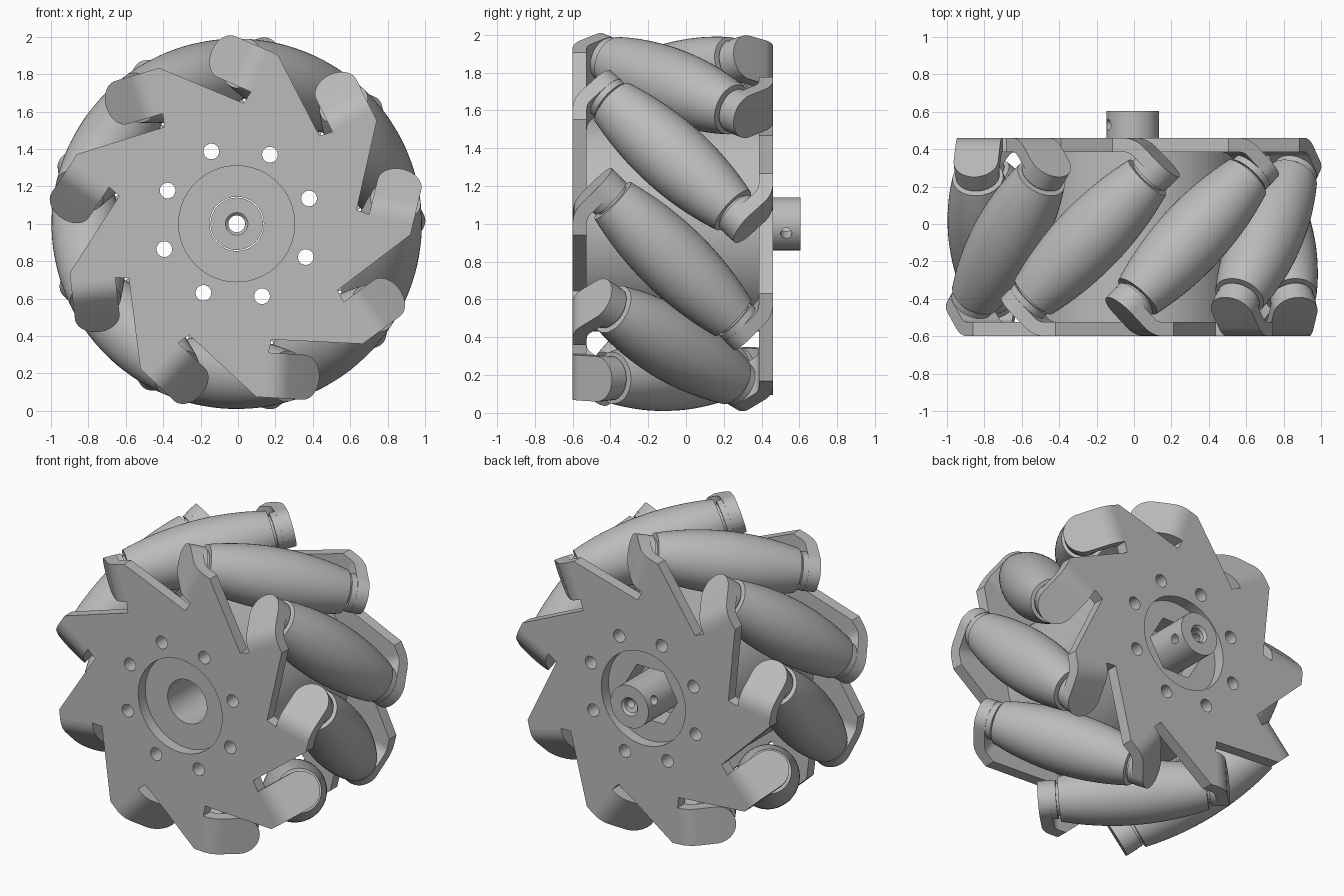
import bpy, bmesh
from math import sin, cos, sqrt, pi, radians
from mathutils import Matrix, Vector

if "Cube" in bpy.data.objects:
    bpy.data.objects.remove(bpy.data.objects["Cube"])

grey = bpy.data.materials.new("mid grey")
grey.use_nodes = True
grey.diffuse_color = (0.5, 0.5, 0.5, 1)
grey.node_tree.nodes["Principled BSDF"].inputs["Base Color"].default_value = (0.5, 0.5, 0.5, 1)

# Wheel frame: x tangent, y axle, z radial at the first roller
COUNT = 9
STEP = 2 * pi / COUNT
AXLE = Matrix.Translation((-0.007, -0.07, 1.0))
FIRST = radians(23.5)
RIM, AXIS_R = 0.99, 0.797          # wheel radius, roller axis radius
FACE, THICK = 0.53, 0.075          # half width, plate thickness
INNER = FACE - THICK
TAB_W, TAB_S = 0.12, 0.575         # tab half width, outer tab face along roller axis


def sector(k):
    return AXLE @ Matrix.Rotation(FIRST + k * STEP, 4, 'Y')


FLIP = Matrix.Rotation(pi, 4, 'Z')


def finish(name, bm, matrix=Matrix(), angle=35):
    bmesh.ops.recalc_face_normals(bm, faces=bm.faces)
    mesh = bpy.data.meshes.new(name)
    bm.to_mesh(mesh)
    bm.free()
    mesh.materials.append(grey)
    ob = bpy.data.objects.new(name, mesh)
    bpy.context.collection.objects.link(ob)
    ob.matrix_world = matrix
    smooth(ob, angle)
    return ob


def smooth(ob, angle=35):
    bpy.ops.object.select_all(action='DESELECT')
    ob.select_set(True)
    bpy.context.view_layer.objects.active = ob
    bpy.ops.object.shade_smooth_by_angle(angle=radians(angle))


def loft(bm, rings, closed=False):
    """Skin equal rings of points; cap the ends unless closed into a loop."""
    rows = [[bm.verts.new(p) for p in ring] for ring in rings]
    n = len(rows[0])
    pairs = list(zip(rows, rows[1:])) + ([(rows[-1], rows[0])] if closed else [])
    for a, b in pairs:
        for i in range(n):
            j = (i + 1) % n
            bm.faces.new((a[i], a[j], b[j], b[i]))
    if not closed:
        bm.faces.new(rows[0])
        bm.faces.new(rows[-1])


def lathe(bm, profile, matrix, segments=48, closed=False):
    """Turn (radius, height) points about the local z axis."""
    loft(bm, [[matrix @ Vector((r * cos(2 * pi * i / segments), r * sin(2 * pi * i / segments), h))
               for i in range(segments)] for r, h in profile], closed)


ALONG_Y = Matrix.Rotation(-pi / 2, 4, 'X')


def rod(bm, radius, y0, y1, x=0, z=0, segments=48):
    lathe(bm, [(radius, y0), (radius, y1)], Matrix.Translation((x, 0, z)) @ ALONG_Y, segments)


def cut(ob, build):
    """Subtract the shape that build() adds to a bmesh, then remove the cutter."""
    bm = bmesh.new()
    build(bm)
    cutter = finish("cutter", bm, AXLE)
    cutter.hide_render = True
    mod = ob.modifiers.new("cut", 'BOOLEAN')
    mod.operation, mod.solver, mod.object = 'DIFFERENCE', 'EXACT', cutter
    bpy.context.view_layer.update()
    bpy.context.view_layer.objects.active = ob
    bpy.ops.object.modifier_apply(modifier=mod.name)
    bpy.data.objects.remove(cutter)
    smooth(ob)


def bolt_holes(bm):
    for k in range(8):
        a = radians(19.3) + k * pi / 4
        rod(bm, 0.042, -1, 1, 0.41 * cos(a), 0.41 * sin(a), 24)


# Core drum between the plates
bm = bmesh.new()
rod(bm, 0.57, -INNER, INNER, segments=96)
core = finish("core_drum", bm, AXLE)
cut(core, bolt_holes)
cut(core, lambda b: rod(b, 0.145, -1, 0.33))
cut(core, lambda b: rod(b, 0.2, 0.3, 1, segments=6))

# Saw-toothed side plates with a central recess
low, high, fold = AXIS_R - TAB_W, AXIS_R + TAB_W, -0.22
tooth = [(-0.223, 0.606), (-0.212, low), (fold, low), (fold, high), (-0.16, high)]
for name, turn in (("front_plate", Matrix()), ("back_plate", FLIP)):
    bm = bmesh.new()
    loft(bm, [[Matrix.Rotation(k * STEP, 4, 'Y') @ Vector((t, y, r))
               for k in range(COUNT) for t, r in tooth] for y in (-FACE, -INNER)])
    plate = finish(name, bm, sector(0) @ turn)
    cut(plate, bolt_holes)
    cut(plate, lambda b: rod(b, 0.31, -1, 1, segments=64))


# Bent tab with a rounded end, square to the roller axis
def tab_sections():
    bend = 2 * THICK
    for i in range(7):
        a = radians(45) * i / 6
        yield [(fold - q * sin(a), -FACE + bend - q * cos(a), AXIS_R + h)
               for q, h in ((bend, -TAB_W), (bend, TAB_W), (THICK, TAB_W), (THICK, -TAB_W))]
    for i in range(15):
        a = radians(87) * i / 14
        u, w = TAB_W * sin(a), TAB_W * cos(a)
        yield [((-s - u) / sqrt(2), (-s + u) / sqrt(2), AXIS_R + h)
               for s, h in ((TAB_S, -w), (TAB_S, w), (TAB_S - THICK, w), (TAB_S - THICK, -w))]


bm = bmesh.new()
loft(bm, list(tab_sections()))
tab = finish("front_tab", bm, sector(0))

# Barrel roller whose outline rolls on the wheel's rim circle
barrel = []
for i in range(-12, 13):
    s = 0.415 * i / 12
    rho = sqrt(AXIS_R ** 2 + s * s / 2)
    r, slope = RIM - rho, -s / (2 * rho)
    barrel.append((r * sqrt(1 - slope ** 2), s - r * slope))
tilt = Matrix.Translation((0, 0, AXIS_R)) @ Vector((1, 1, 0)).to_track_quat('Z', 'Y').to_matrix().to_4x4()
bm = bmesh.new()
lathe(bm, barrel, tilt)
roller = finish("roller", bm, sector(0))

# Spindle with a collar at each end
bm = bmesh.new()
end = TAB_S - THICK
lathe(bm, [(0.118, -end), (0.118, -0.465), (0.1, -0.465), (0.1, 0.465), (0.118, 0.465), (0.118, end)], tilt)
spindle = finish("roller_spindle", bm, sector(0))

# Repeat rollers and tabs round the wheel
for k in range(COUNT):
    for source, name, turn in ((roller, "roller", Matrix()), (spindle, "roller_spindle", Matrix()),
                               (tab, "front_tab", Matrix()), (tab, "back_tab", FLIP)):
        if k == 0 and name != "back_tab":
            continue
        ob = bpy.data.objects.new(f"{name}_{k + 1}", source.data)
        bpy.context.collection.objects.link(ob)
        ob.matrix_world = sector(k) @ turn

# Shaft hub with a bore and a cross hole
bm = bmesh.new()
lathe(bm, [(0.14, 0.1), (0.14, 0.675), (0.06, 0.675), (0.045, 0.66), (0.045, 0.115), (0.06, 0.1)],
      ALONG_Y, closed=True)
hub = finish("shaft_hub", bm, AXLE)
cross = (Matrix.Translation((0, 0.6, 0)) @ Matrix.Rotation(radians(21), 4, 'Y')
         @ Matrix.Rotation(pi / 2, 4, 'Y'))
cut(hub, lambda b: lathe(b, [(0.03, -0.3), (0.03, 0.3)], cross, 20))
